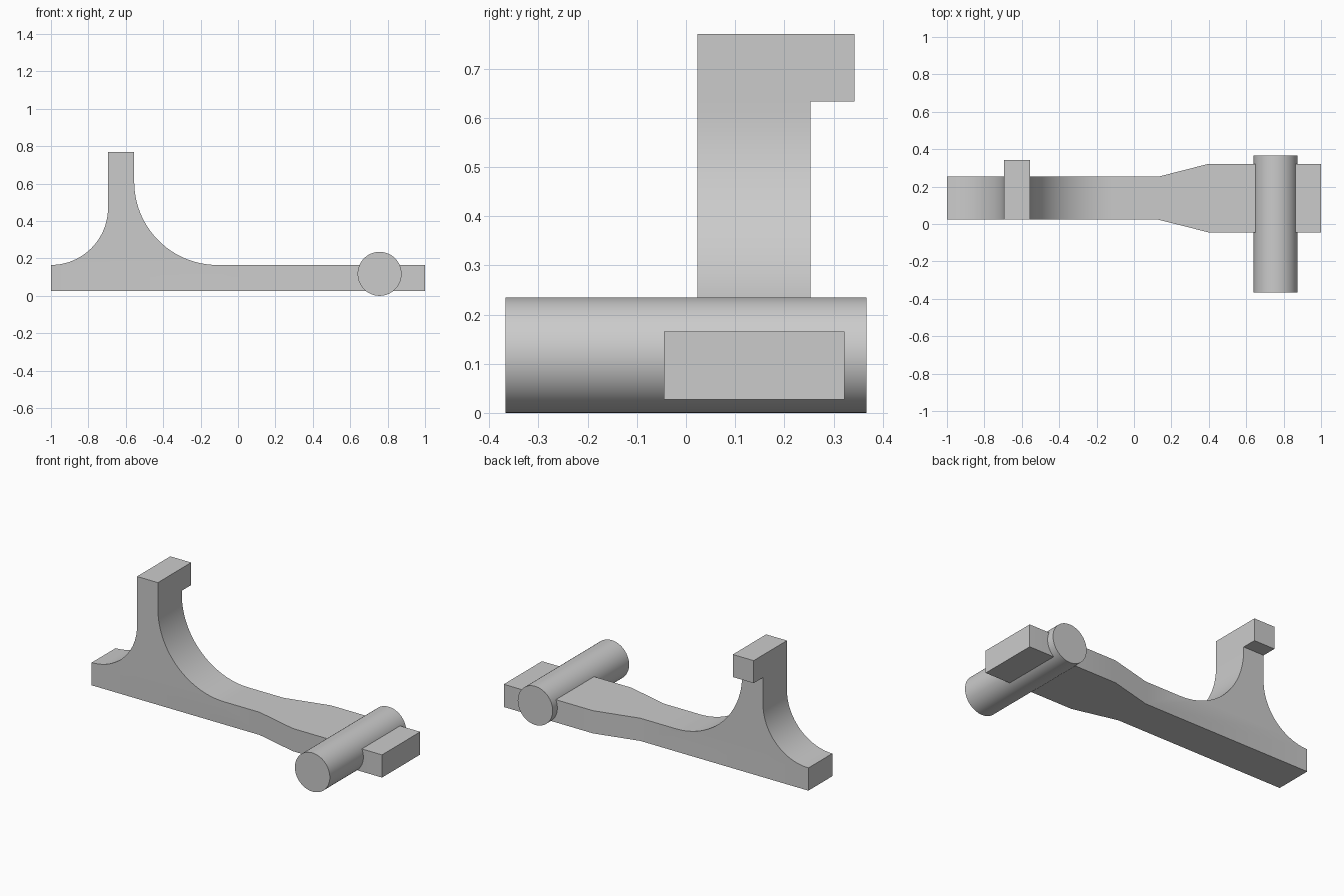
import bpy, bmesh, math
from mathutils import Vector

cube = bpy.data.objects.get("Cube")
if cube:
    bpy.data.objects.remove(cube, do_unlink=True)

GREY = (0.6, 0.6, 0.6, 1.0)
grey = bpy.data.materials.new("plain grey")
grey.use_nodes = True
grey.diffuse_color = GREY
grey.node_tree.nodes["Principled BSDF"].inputs["Base Color"].default_value = GREY


def finish(bm, name):
    """Turn a bmesh into a smooth-by-angle object."""
    bmesh.ops.recalc_face_normals(bm, faces=bm.faces)
    mesh = bpy.data.meshes.new(name)
    bm.to_mesh(mesh)
    bm.free()
    mesh.materials.append(grey)
    obj = bpy.data.objects.new(name, mesh)
    bpy.context.collection.objects.link(obj)
    bpy.ops.object.select_all(action="DESELECT")
    obj.select_set(True)
    bpy.context.view_layer.objects.active = obj
    bpy.ops.object.shade_smooth_by_angle(angle=math.radians(30))


def arc(cx, cz, r, a0, a1, n=24):
    angles = (math.radians(a0 + (a1 - a0) * i / n) for i in range(n + 1))
    return [(cx + r * math.cos(a), cz + r * math.sin(a)) for a in angles]


def extrude(bm, face, offset):
    """Extrude one face and return the moved cap."""
    cap = bmesh.ops.extrude_discrete_faces(bm, faces=[face])["faces"][0]
    bmesh.ops.translate(bm, verts=cap.verts, vec=offset)
    return cap


bottom, top = 0.027, 0.165
front, back = 0.023, 0.253
post_left, post_right, post_top, hook_z = -0.695, -0.555, 0.77, 0.633

# Arm and post: side profile with two concave fillets
profile = [(-1, bottom)]
profile += arc(-1, 0.47, 0.305, -90, 0)
profile += [(post_left, hook_z), (post_left, post_top),
            (post_right, post_top), (post_right, hook_z)]
profile += arc(-0.11, 0.61, 0.445, 180, 270)
profile += [(0.13, top), (0.13, bottom)]

bm = bmesh.new()
rings = [[bm.verts.new((x, y, z)) for x, z in profile] for y in (front, back)]
front_face, back_face = (bm.faces.new(r) for r in rings)
n = len(profile)
for i in range(n):
    j = (i + 1) % n
    bm.faces.new((rings[0][i], rings[0][j], rings[1][j], rings[1][i]))
bmesh.ops.recalc_face_normals(bm, faces=bm.faces)

# Hook: split the top of the post's back face and pull it out
hook_verts = [v for v in rings[1] if abs(v.co.z - hook_z) < 1e-4]
bmesh.utils.face_split(back_face, hook_verts[0], hook_verts[1])
bm.faces.ensure_lookup_table()
hook = max((f for f in bm.faces if all(abs(v.co.y - back) < 1e-4 for v in f.verts)),
           key=lambda f: f.calc_center_median().z)
extrude(bm, hook, Vector((0, 0.09, 0)))

# Wide end: flare the arm's end face, then continue it straight
end = max(bm.faces, key=lambda f: f.calc_center_median().x)
end = extrude(bm, end, Vector((0.27, 0, 0)))
for v in end.verts:
    v.co.y = -0.045 if v.co.y < 0.138 else 0.322
extrude(bm, end, Vector((0.6, 0, 0)))
finish(bm, "arm_with_hooked_post")

# Pivot pin: round bar across the wide end
bm = bmesh.new()
bmesh.ops.create_cone(bm, cap_ends=True, segments=64, radius1=0.1175,
                      radius2=0.1175, depth=0.734)
for v in bm.verts:
    x, y, z = v.co
    v.co = (0.757 + x, z, 0.1175 + y)
finish(bm, "pivot_pin")
